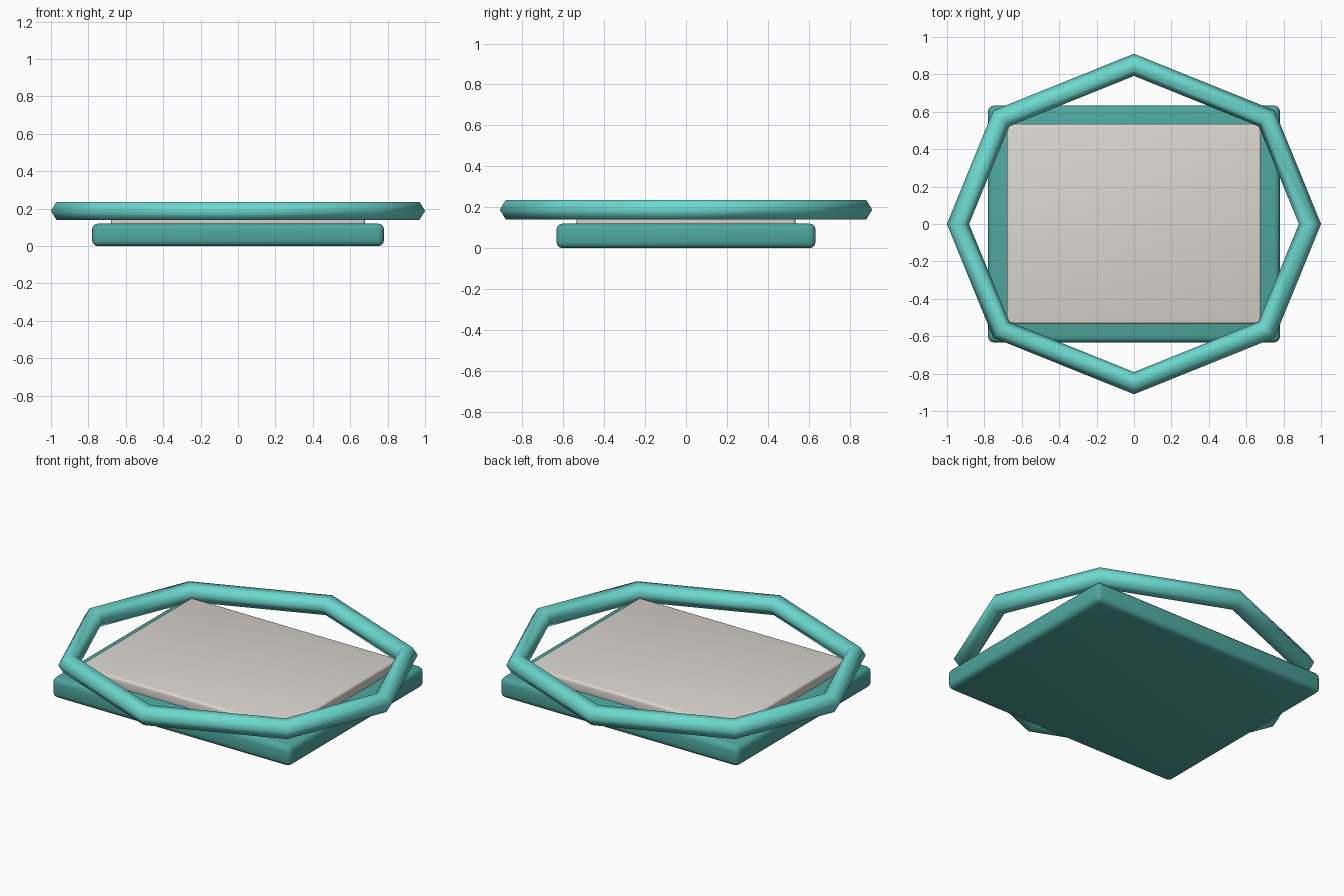
import bpy, bmesh, math
from mathutils import Vector

if "Cube" in bpy.data.objects:
    bpy.data.objects.remove(bpy.data.objects["Cube"], do_unlink=True)


def material(name, rgb):
    m = bpy.data.materials.new(name)
    m.use_nodes = True
    colour = (*rgb, 1)
    m.diffuse_color = colour
    m.node_tree.nodes["Principled BSDF"].inputs["Base Color"].default_value = colour
    return m


def add_object(name, bm, mat):
    bmesh.ops.recalc_face_normals(bm, faces=bm.faces)
    for f in bm.faces:
        f.smooth = True
    mesh = bpy.data.meshes.new(name)
    bm.to_mesh(mesh)
    bm.free()
    mesh.materials.append(mat)
    obj = bpy.data.objects.new(name, mesh)
    bpy.context.collection.objects.link(obj)
    return obj


def rounded_slab(name, half_x, half_y, bottom, top, radius, mat):
    bm = bmesh.new()
    bmesh.ops.create_cube(bm, size=2)
    for v in bm.verts:
        v.co = (v.co.x * half_x, v.co.y * half_y, top if v.co.z > 0 else bottom)
    bmesh.ops.bevel(bm, geom=bm.edges[:], offset=radius, segments=3,
                    profile=0.5, affect='EDGES')
    return add_object(name, bm, mat)


def mitred_ring(name, path, radius, sides, height, mat):
    """Closed tube with mitred corners along a flat, anticlockwise path."""
    bm = bmesh.new()
    sections = []
    n = len(path)
    for i, p in enumerate(path):
        before = (p - path[i - 1]).normalized()
        after = (path[(i + 1) % n] - p).normalized()
        along = (before + after).normalized()
        outward = Vector((along.y, -along.x))
        stretch = 1 / along.dot(after)
        section = []
        for k in range(sides):
            a = math.tau * k / sides
            q = p + outward * radius * stretch * math.cos(a)
            section.append(bm.verts.new((q.x, q.y, height + radius * math.sin(a))))
        sections.append(section)
    for i in range(n):
        s, t = sections[i], sections[(i + 1) % n]
        for k in range(sides):
            j = (k + 1) % sides
            bm.faces.new((s[k], t[k], t[j], s[j]))
    return add_object(name, bm, mat)


dark_teal = material("dark teal", (0.076, 0.39, 0.345))
light_teal = material("light teal", (0.15, 0.69, 0.62))
warm_grey = material("warm grey", (0.71, 0.68, 0.63))

# Base block and the thin panel resting on it
rounded_slab("base", 0.78, 0.633, 0, 0.12, 0.03, dark_teal)
rounded_slab("top_panel", 0.68, 0.535, 0.1, 0.175, 0.015, warm_grey)

# Eight-cornered rim tube: side points, corner points, end points
end_x, end_y, corner = 0.941, 0.851, (0.71, 0.565)
path = []
for sx, sy in ((1, 1), (-1, 1), (-1, -1), (1, -1)):
    axis_point = Vector((sx * end_x, 0)) if sx == sy else Vector((0, sy * end_y))
    path += [axis_point, Vector((sx * corner[0], sy * corner[1]))]
mitred_ring("rim", path, 0.055, 6, 0.188, light_teal)
